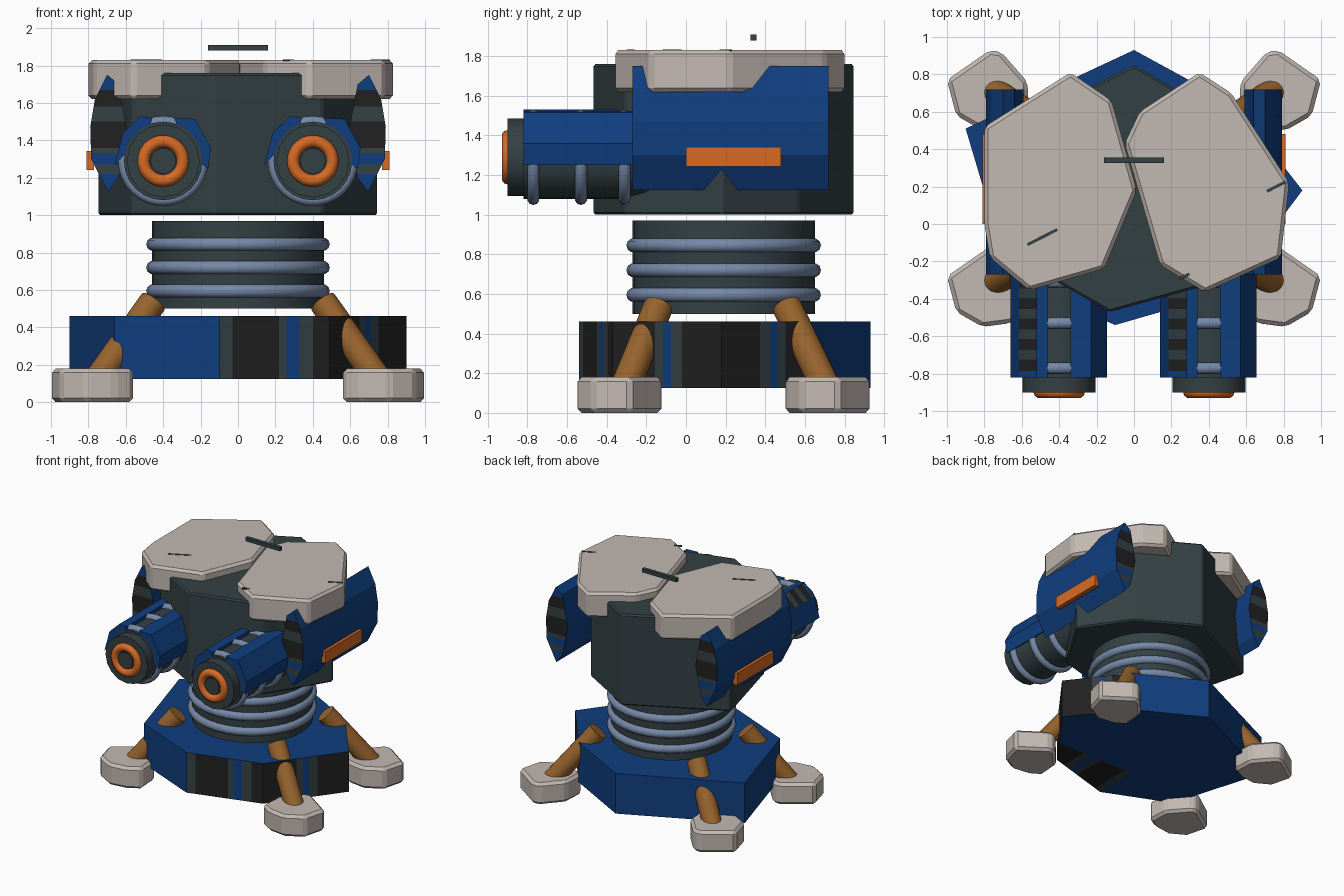
import bpy, bmesh, math
from mathutils import Vector

if "Cube" in bpy.data.objects:
    bpy.data.objects.remove(bpy.data.objects["Cube"])

COLOURS = {
    "navy blue": (0.005, 0.048, 0.21), "slate": (0.034, 0.052, 0.058),
    "black": (0.015, 0.015, 0.015), "steel": (0.18, 0.25, 0.39),
    "bone": (0.54, 0.48, 0.44), "orange": (0.68, 0.145, 0.018),
    "bronze": (0.31, 0.125, 0.026),
}
MATS = {}
for n, c in COLOURS.items():
    MATS[n] = bpy.data.materials.new(n)
    MATS[n].diffuse_color = (*c, 1)


def finish(bm, name, *mats, smooth=False):
    bmesh.ops.recalc_face_normals(bm, faces=bm.faces[:])
    me = bpy.data.meshes.new(name)
    bm.to_mesh(me)
    bm.free()
    ob = bpy.data.objects.new(name, me)
    bpy.context.collection.objects.link(ob)
    for m in mats:
        me.materials.append(MATS[m])
    if smooth:
        bpy.ops.object.select_all(action='DESELECT')
        ob.select_set(True)
        bpy.context.view_layer.objects.active = ob
        bpy.ops.object.shade_smooth_by_angle(angle=math.radians(40))
    return ob


def prism_bm(pts, lo, hi, axis='z', bevel=0):
    """Extrude a flat outline along z (points x,y) or along y (points x,z)."""
    bm = bmesh.new()
    co = (lambda p, h: (p[0], p[1], h)) if axis == 'z' else (lambda p, h: (p[0], h, p[1]))
    a = [bm.verts.new(co(p, lo)) for p in pts]
    b = [bm.verts.new(co(p, hi)) for p in pts]
    bm.faces.new(a)
    bm.faces.new(b)
    for i in range(len(pts)):
        j = (i + 1) % len(pts)
        bm.faces.new((a[i], a[j], b[j], b[i]))
    bmesh.ops.recalc_face_normals(bm, faces=bm.faces[:])
    if bevel:
        bmesh.ops.bevel(bm, geom=bm.edges[:], offset=bevel, segments=1, affect='EDGES')
    return bm


def cut(bm, axis, values):
    for v in values:
        n = Vector((axis == 'x', axis == 'y', axis == 'z'))
        bmesh.ops.bisect_plane(bm, geom=bm.verts[:] + bm.edges[:] + bm.faces[:],
                               plane_co=n * v, plane_no=n)
    bm.normal_update()


def band(v, bands):
    """Colour index of the band holding v; bands are (lower limit, index), ascending."""
    out = 0
    for low, idx in bands:
        if v >= low:
            out = idx
    return out


def rod(name, p, q, r, mat, seg=20):
    p, q = Vector(p), Vector(q)
    bm = bmesh.new()
    bmesh.ops.create_cone(bm, cap_ends=True, segments=seg, radius1=r, radius2=r, depth=(q - p).length)
    rot = Vector((0, 0, 1)).rotation_difference(q - p).to_matrix().to_4x4()
    bm.transform(rot)
    bmesh.ops.translate(bm, verts=bm.verts, vec=(p + q) / 2)
    return finish(bm, name, mat, smooth=True)


def ring(name, loc, R, r, mat, along_y=False):
    bpy.ops.mesh.primitive_torus_add(major_radius=R, minor_radius=r, major_segments=32, minor_segments=10,
                                     location=loc, rotation=(math.pi / 2 if along_y else 0, 0, 0))
    ob = bpy.context.object
    ob.name = name
    ob.data.materials.append(MATS[mat])
    bpy.ops.object.shade_smooth_by_angle(angle=math.radians(60))


def box(name, loc, size, mat, turn=0):
    x, y, z = (s / 2 for s in size)
    bm = prism_bm([(-x, -y), (x, -y), (x, y), (-x, y)], -z, z)
    ob = finish(bm, name, mat)
    ob.location, ob.rotation_euler = loc, (0, 0, turn)


BLUE3 = ("navy blue", "slate", "black")

# Base slab with dark camouflage stripes on its front right
base = [(0, .93), (-.9, .51), (-.66, -.3), (-.1, -.54), (.49, -.37), (.9, .18), (.55, .63)]
stripes = [(-.1, 1), (-.03, 2), (.22, 1), (.26, 0), (.33, 1), (.4, 2), (.65, 1),
           (.68, 0), (.71, 1), (.75, 2)]
bm = prism_bm(base, .125, .46)
cut(bm, 'x', [s[0] for s in stripes])
cut(bm, 'y', [-.15])
for f in bm.faces:
    c, n = f.calc_center_median(), f.normal
    side = abs(n.z) < .5 and (n.y < -.1 or n.x > .6)
    under = n.z < -.5 and c.y < -.15
    if c.x > -.1 and (side or under):
        f.material_index = band(c.x, stripes)
finish(bm, "base", *BLUE3)

# Feet and slanted struts
foot = [(-1, .77), (-.77, .93), (-.71, .92), (-.57, .76), (-.56, .58), (-.66, .52), (-.81, .5), (-.95, .58)]
for s, side in ((-1, "left"), (1, "right")):
    for dy, end in ((0, "back"), (-1.05, "front")):
        pts = [(-s * x, y + dy) for x, y in foot]
        finish(prism_bm(pts, 0, .18, bevel=.022), f"{end}_{side}_foot", "bone")
        top, low = (.51, .71) if dy == 0 else (-.14, -.31)
        rod(f"{end}_{side}_strut", (s * .455, top, .535), (s * .75, low, .12), .075, "bronze")

# Neck with three steel rings
rod("neck", (0, .19, .5), (0, .19, .97), .46, "slate", 32)
for i, z in enumerate((.595, .72, .845)):
    ring(f"neck_ring_{i + 1}", (0, .19, z), .455, .036, "steel")

# Turret body
body = [(0, .85), (-.75, .47), (-.57, -.22), (-.13, -.47), (.45, -.31), (.75, .18), (.48, .57)]
finish(prism_bm(body, 1, 1.76, bevel=.012), "turret_body", "slate")

# Roof armour pads
left_pad = [(-.34, .81), (-.8, .52), (-.8, .0), (-.77, -.18), (-.56, -.355), (-.16, -.24), (.015, .18), (-.12, .66)]
right_pad = [(.35, .81), (.52, .7), (.83, .22), (.785, -.18), (.38, -.365), (.14, -.22), (-.05, .43), (.03, .6)]
finish(prism_bm(left_pad, 1.62, 1.83, bevel=.02), "left_roof_pad", "bone")
finish(prism_bm(right_pad, 1.62, 1.83, bevel=.02), "right_roof_pad", "bone")
box("roof_bar", (0, .34, 1.895), (.32, .03, .03), "slate")
for i, (x, y, l) in enumerate(((-.49, -.07, .18), (.76, .2, .11), (.27, -.28, .06))):
    box(f"roof_scratch_{i + 1}", (x, y, 1.829), (l, .016, .008), "slate", math.radians(27))

# Side plates with striped ends, and their orange markers
plate = [(.7, 1.75), (.765, 1.62), (.79, 1.47), (.785, 1.3), (.695, 1.125), (.64, 1.2), (.59, 1.44), (.64, 1.7)]
zbands = [(1.22, 1), (1.27, 0), (1.33, 1), (1.36, 2), (1.5, 1), (1.58, 2), (1.67, 0)]
for s, side in ((-1, "left"), (1, "right")):
    bm = prism_bm([(s * x, z) for x, z in plate], -.27, .72, 'y')
    cut(bm, 'z', [b[0] for b in zbands])
    for f in bm.faces:
        if abs(f.normal.y) > .9:
            f.material_index = band(f.calc_center_median().z, zbands)
    finish(bm, f"{side}_side_plate", *BLUE3)
    box(f"{side}_marker", (s * .79, .24, 1.292), (.04, .48, .1), "orange")

# Twin guns: barrel, steel bands, split blue shroud, muzzle
shell_a = [(-.26, -.02), (-.215, .15), (-.12, .24), (-.06, .23), (-.07, .17), (-.17, .07)]
shell_b = [(.06, .23), (.17, .225), (.255, .07), (.24, -.04), (.18, 0), (.08, .17)]
ybands = []
for k in range(5):
    ybands += [(-.785 + .11 * k, 2), (-.725 + .11 * k, 1)]
for gx, side in ((-.4, "left"), (.4, "right")):
    gz = 1.29
    rod(f"{side}_barrel", (gx, -.82, gz), (gx, .1, gz), .21, "slate", 24)
    rod(f"{side}_muzzle", (gx, -.9, gz), (gx, -.8, gz), .195, "slate", 16)
    ring(f"{side}_muzzle_ring", (gx, -.898, gz), .105, .033, "orange", True)
    rod(f"{side}_bore", (gx, -.915, gz), (gx, -.88, gz), .068, "slate", 20)
    for i, y in enumerate((-.77, -.53, -.31)):
        ring(f"{side}_barrel_band_{i + 1}", (gx, y, gz), .21, .031, "steel", True)
    for part, pts in (("outer", shell_a), ("inner", shell_b)):
        bm = prism_bm([(gx + x, gz + z) for x, z in pts], -.82, -.2, 'y')
        if part == "outer":
            cut(bm, 'y', [b[0] for b in ybands])
            for f in bm.faces:
                if f.normal.x < -.5 and f.normal.z > .5:
                    f.material_index = band(f.calc_center_median().y, ybands)
        finish(bm, f"{side}_shroud_{part}", *BLUE3)

for m in bpy.data.materials:
    if m.users and not m.is_grease_pencil:
        m.use_nodes = True
        m.node_tree.nodes["Principled BSDF"].inputs["Base Color"].default_value = m.diffuse_color
